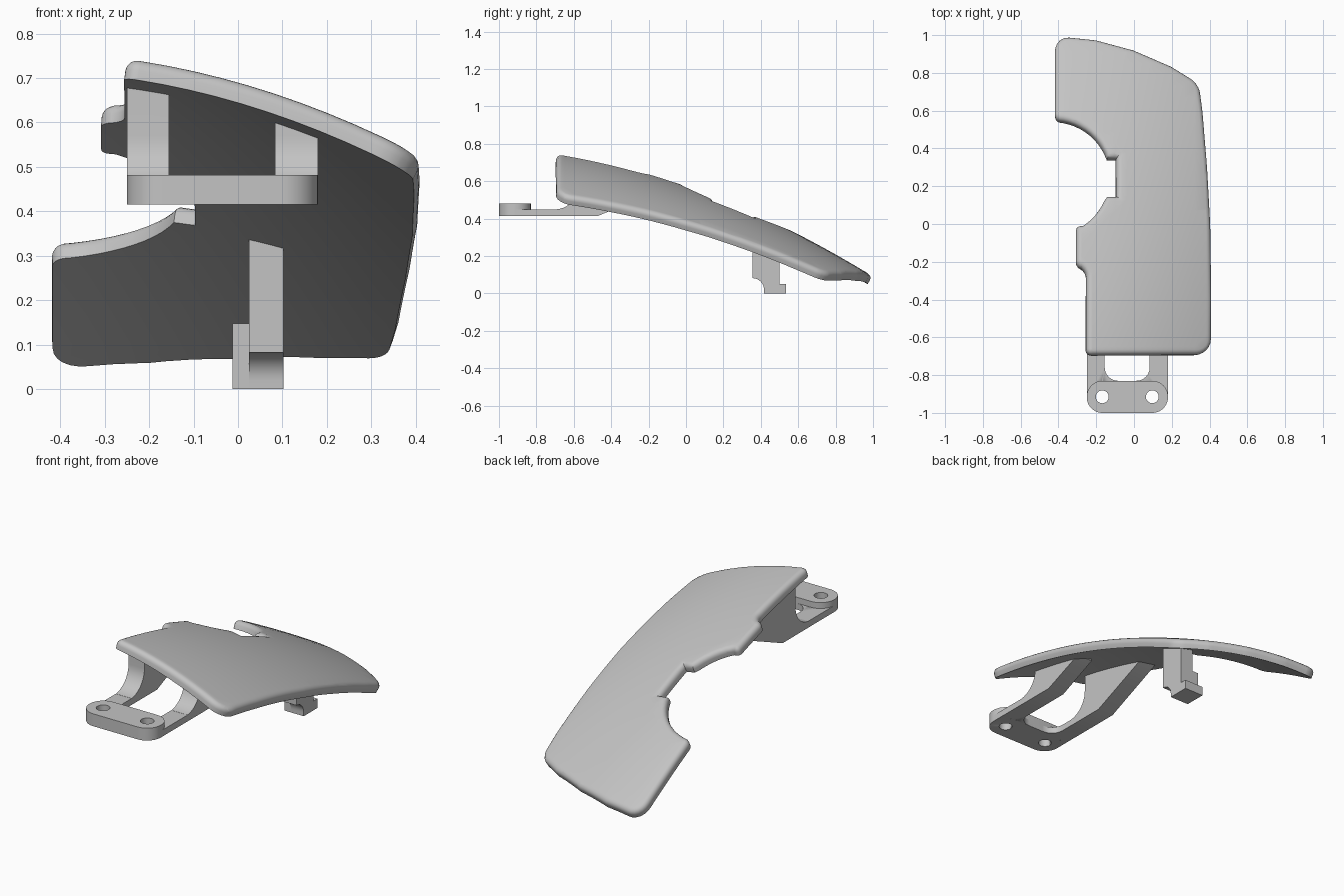
import bpy, bmesh, math
from mathutils import Vector

if "Cube" in bpy.data.objects:
    bpy.data.objects.remove(bpy.data.objects["Cube"])

grey = bpy.data.materials.new("light_grey")
grey.use_nodes = True
grey.diffuse_color = (0.55, 0.55, 0.55, 1)
grey.node_tree.nodes["Principled BSDF"].inputs["Base Color"].default_value = grey.diffuse_color


def surface(x, y):
    """Height of the doubly curved outer skin."""
    return 0.529 - 0.285 * x - 0.29 * x * x - 0.33 * y - 0.132 * y * y + 0.07 * x * (y + 0.69)


def normal(x, y):
    e = 0.01
    return Vector((surface(x - e, y) - surface(x + e, y),
                   surface(x, y - e) - surface(x, y + e), 2 * e)).normalized()


def rounded(points, steps=6):
    """Closed outline; points with a third value get a rounded corner of that size."""
    out = []
    for i, p in enumerate(points):
        c = Vector(p[:2])
        if len(p) == 2:
            out.append(c)
            continue
        a, b = Vector(points[i - 1][:2]) - c, Vector(points[(i + 1) % len(points)][:2]) - c
        a, b = a.normalized() * p[2], b.normalized() * p[2]
        for k in range(steps + 1):
            t = k / steps * math.pi / 2
            out.append(c + a * (1 - math.sin(t)) + b * (1 - math.cos(t)))
    return out


def arc(cx, cy, r, start, end, steps=10):
    angles = [math.radians(start + (end - start) * k / steps) for k in range(steps + 1)]
    return [(cx + r * math.cos(a), cy + r * math.sin(a)) for a in angles]


def prism(points, low, high, axis="z"):
    """Extrude an outline along z (outline in xy) or x (outline in yz)."""
    bm = bmesh.new()
    place = (lambda p, h: (p[0], p[1], h)) if axis == "z" else (lambda p, h: (h, p[0], p[1]))
    face = bm.faces.new([bm.verts.new(place(p, low)) for p in points])
    new = bmesh.ops.extrude_face_region(bm, geom=[face])["geom"]
    shift = Vector(place((0, 0), high - low))
    bmesh.ops.translate(bm, vec=shift, verts=[v for v in new if isinstance(v, bmesh.types.BMVert)])
    bmesh.ops.recalc_face_normals(bm, faces=bm.faces)
    return bm


def finish(bm, name, angle=35):
    bmesh.ops.recalc_face_normals(bm, faces=bm.faces)
    mesh = bpy.data.meshes.new(name)
    bm.to_mesh(mesh)
    bm.free()
    obj = bpy.data.objects.new(name, mesh)
    bpy.context.collection.objects.link(obj)
    mesh.materials.append(grey)
    bpy.ops.object.select_all(action="DESELECT")
    obj.select_set(True)
    bpy.context.view_layer.objects.active = obj
    bpy.ops.object.shade_smooth_by_angle(angle=math.radians(angle))
    return obj


# Curved cover: notched outline, rounded upper rim, sliced and bent onto the skin
THICK = 0.048
outline = rounded(
    [(-0.25, -0.69, 0.03), (0.415, -0.69, 0.08), (0.418, -0.4), (0.412, 0), (0.395, 0.3),
     (0.37, 0.6), (0.35, 0.75, 0.05), (0.2, 0.842), (0, 0.928), (-0.2, 0.982),
     (-0.42, 1.005, 0.08), (-0.42, 0.56, 0.03)]
    + arc(-0.43, 0.25, 0.31, 80, 20)
    + [(-0.09, 0.355), (-0.09, 0.15), (-0.14, 0.15)]
    + arc(-0.43, 0.25, 0.3, -24, -58, 6)
    + [(-0.305, -0.005, 0.02), (-0.305, -0.215, 0.025), (-0.25, -0.24, 0.035)])
bm = prism(outline, -THICK, 0)
rim = [e for e in bm.edges if all(v.co.z > -0.001 for v in e.verts)]
bmesh.ops.bevel(bm, geom=rim, offset=0.026, segments=4, profile=0.5,
                affect="EDGES", clamp_overlap=False)
for axis, start, count in ((Vector((1, 0, 0)), -0.4, 14), (Vector((0, 1, 0)), -0.65, 27)):
    for k in range(count):
        geom = bm.verts[:] + bm.edges[:] + bm.faces[:]
        bmesh.ops.bisect_plane(bm, geom=geom, plane_co=axis * (start + 0.06 * k + 0.0013),
                               plane_no=axis, dist=1e-5)
for v in bm.verts:
    x, y, depth = v.co
    n = normal(x, y)
    foot = Vector((x, y, surface(x, y))) - n * THICK / 2
    v.co = foot + n * (depth + THICK / 2)
finish(bm, "curved_cover", 40)

# Mounting bracket: bolt bar and U-shaped base plate with two bolt holes
bar = finish(prism(rounded([(-0.25, -1, 0.083), (0.18, -1, 0.083),
                            (0.18, -0.83, 0.083), (-0.25, -0.83, 0.083)], 10),
                   0.415, 0.482), "bolt_bar")
plate = finish(prism(rounded([(-0.25, -0.915), (0.18, -0.915), (0.18, -0.69), (0.083, -0.69),
                              (0.083, -0.83, 0.07), (-0.155, -0.83, 0.07),
                              (-0.155, -0.69), (-0.25, -0.69)]),
                     0.4152, 0.45), "bracket_base_plate")
for side, x in (("right", -0.168), ("left", 0.097)):
    cutter = finish(prism(arc(x, -0.915, 0.034, 0, 345, 23), 0.3, 0.6), side + "_hole_cutter")
    cutter.hide_render = True
    cutter.hide_set(True)
    cutter.display_type = "WIRE"
    for part in (bar, plate):
        mod = part.modifiers.new("bolt_hole", "BOOLEAN")
        mod.object = cutter
        mod.solver = "EXACT"

# Bracket arms: swept front edge, slanted rear underside, tops buried in the cover
for side, x0, x1, rear in (("right", -0.25, -0.155, -0.13), ("left", 0.083, 0.18, -0.24)):
    profile = ([(-0.69, 0.415), (-0.47, 0.415), (rear, 0.415 + 0.43 * (rear + 0.47))]
               + [(y, 9) for y in (rear - 0.01, -0.35, -0.45, -0.58)]
               + arc(-0.7, 0.57, 0.12, 0, -85))
    bm = prism(profile, x0, x1, "x")
    for v in bm.verts:
        roof = surface(v.co.x, v.co.y) - 0.035
        v.co.z = min(v.co.z, roof)
    finish(bm, side + "_bracket_arm")

# Rear locating peg: column with scooped underside, side rib and foot
bm = prism([(0.355, 9), (0.355, 0.082)] + arc(0.355, 0.02, 0.062, 90, 0)
           + [(0.417, 0), (0.5, 0), (0.5, 9)], 0.025, 0.102, "x")
for v in bm.verts:
    v.co.z = min(v.co.z, surface(v.co.x, v.co.y) - 0.03)
finish(bm, "peg_column")
finish(prism([(0.417, 0), (0.5, 0), (0.5, 0.147), (0.417, 0.147)], -0.012, 0.03, "x"), "peg_rib")
finish(prism([(0.45, 0), (0.535, 0), (0.535, 0.05), (0.45, 0.05)], -0.012, 0.102, "x"), "peg_foot")
